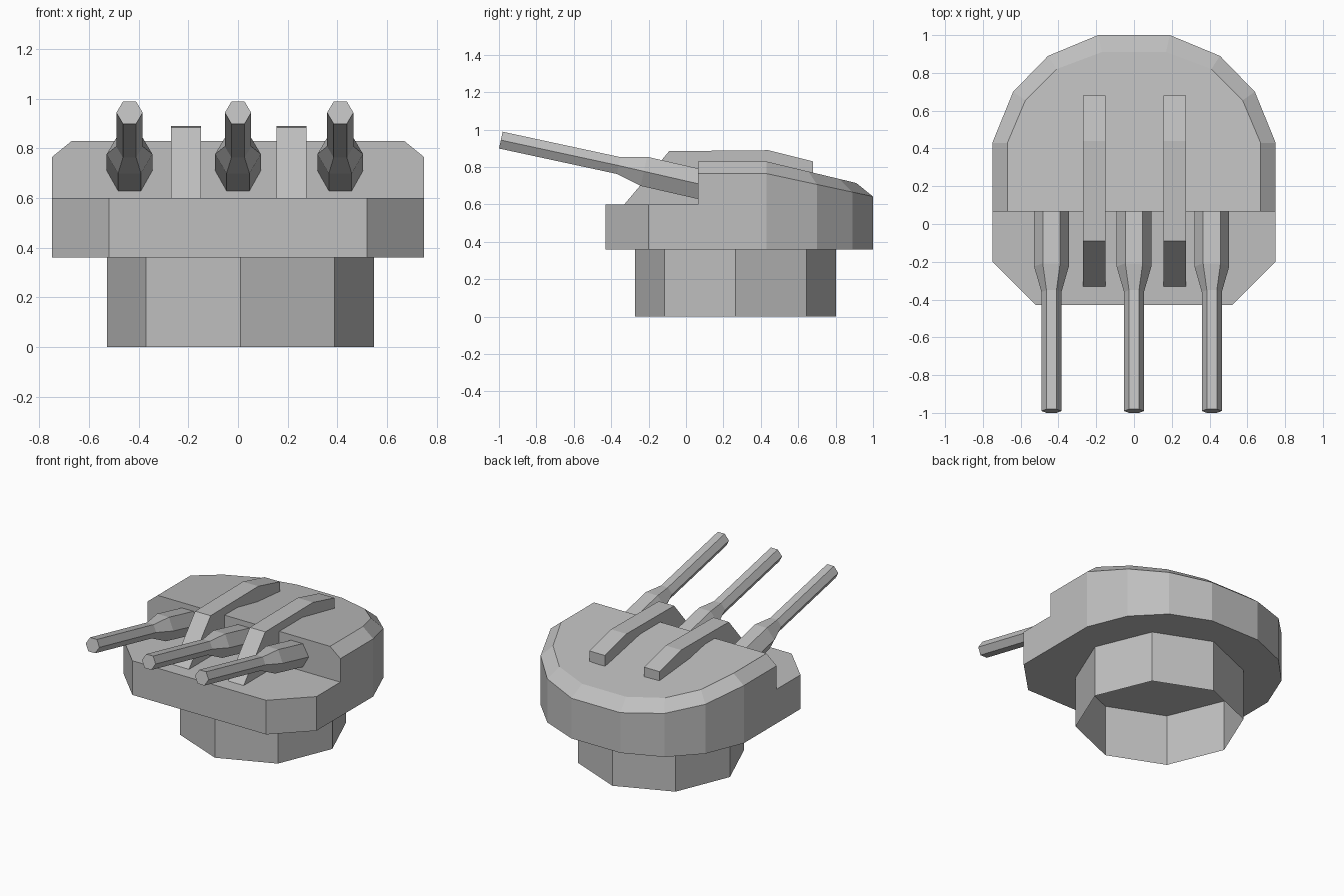
import bpy
import bmesh
import math
from mathutils import Vector

if "Cube" in bpy.data.objects:
    bpy.data.objects.remove(bpy.data.objects["Cube"], do_unlink=True)

GREY = (0.52, 0.52, 0.52, 1.0)
grey = bpy.data.materials.new("light_grey_metal")
grey.use_nodes = True
grey.diffuse_color = GREY
grey.node_tree.nodes["Principled BSDF"].inputs["Base Color"].default_value = GREY


def loft(name, rings, cap_start=True, cap_end=True):
    """Skin a list of equally sized closed rings, with optional end caps."""
    bm = bmesh.new()
    loops = [[bm.verts.new(p) for p in ring] for ring in rings]
    n = len(rings[0])
    for a, b in zip(loops, loops[1:]):
        for i in range(n):
            j = (i + 1) % n
            bm.faces.new((a[i], a[j], b[j], b[i]))
    if cap_start:
        bm.faces.new(loops[0][::-1])
    if cap_end:
        bm.faces.new(loops[-1])
    bmesh.ops.recalc_face_normals(bm, faces=bm.faces[:])
    mesh = bpy.data.meshes.new(name)
    bm.to_mesh(mesh)
    bm.free()
    mesh.materials.append(grey)
    obj = bpy.data.objects.new(name, mesh)
    bpy.context.collection.objects.link(obj)
    return obj


def mirrored(half):
    """Complete a right-hand half outline across x = 0."""
    return half + [(-x, y) for x, y in reversed(half)]


FLOOR, DECK, STEP = 0.36, 0.60, 0.065

# Pedestal: eight-sided tube, open underneath
corners = [(0.01 + 0.537 * math.cos(i * math.pi / 4),
            0.265 + 0.537 * math.sin(i * math.pi / 4)) for i in range(8)]
loft("pedestal", [[(x, y, z) for x, y in corners] for z in (0.0, FLOOR)],
     cap_start=False, cap_end=False)

# Front deck: low slab with clipped corners
deck = mirrored([(0.52, -0.43), (0.75, -0.20), (0.75, STEP)])
loft("front_deck", [[(x, y, z) for x, y in deck] for z in (FLOOR, DECK)])

# Rear housing: rounded back, bevelled rim, roof falling away to the rear
rim = mirrored([(0.75, STEP), (0.75, 0.43), (0.64, 0.70), (0.455, 0.89), (0.19, 1.0)])
roof = mirrored([(0.67, STEP), (0.67, 0.43), (0.575, 0.655), (0.41, 0.82), (0.17, 0.91)])
loft("rear_housing", [
    [(x, y, FLOOR) for x, y in rim],
    [(x, y, 0.765 - 0.215 * max(0, y - 0.43)) for x, y in rim],
    [(x, y, 0.83 - 0.24 * max(0, y - 0.43)) for x, y in roof]])

# Roof ribs running from the deck over the housing
rib = [(-0.33, DECK), (-0.09, 0.885), (0.44, 0.89), (0.68, 0.83), (0.68, 0.70), (0.2, DECK)]
for side, cx in (("right", -0.21), ("left", 0.215)):
    loft(side + "_rib", [[(x, y, z) for y, z in rib] for x in (cx - 0.06, cx + 0.06)])

# Gun barrels: six-sided, thick breech tapering to a slim tube, tilted upward
axis = Vector((0, -1, 0.22)).normalized()
across = Vector((1, 0, 0))
up = across.cross(-axis)
stations = [(0.09, 0.705, 0.092), (-0.225, 0.777, 0.092),
            (-0.36, 0.808, 0.053), (-0.99, 0.944, 0.053)]
for side, cx in (("right", -0.437), ("middle", 0.0), ("left", 0.412)):
    rings = []
    for y, z, r in stations:
        centre = Vector((cx, y, z))
        rings.append([centre + r * (math.cos(i * math.pi / 3) * across
                                    + math.sin(i * math.pi / 3) * up) for i in range(6)])
    loft(side + "_barrel", rings)
